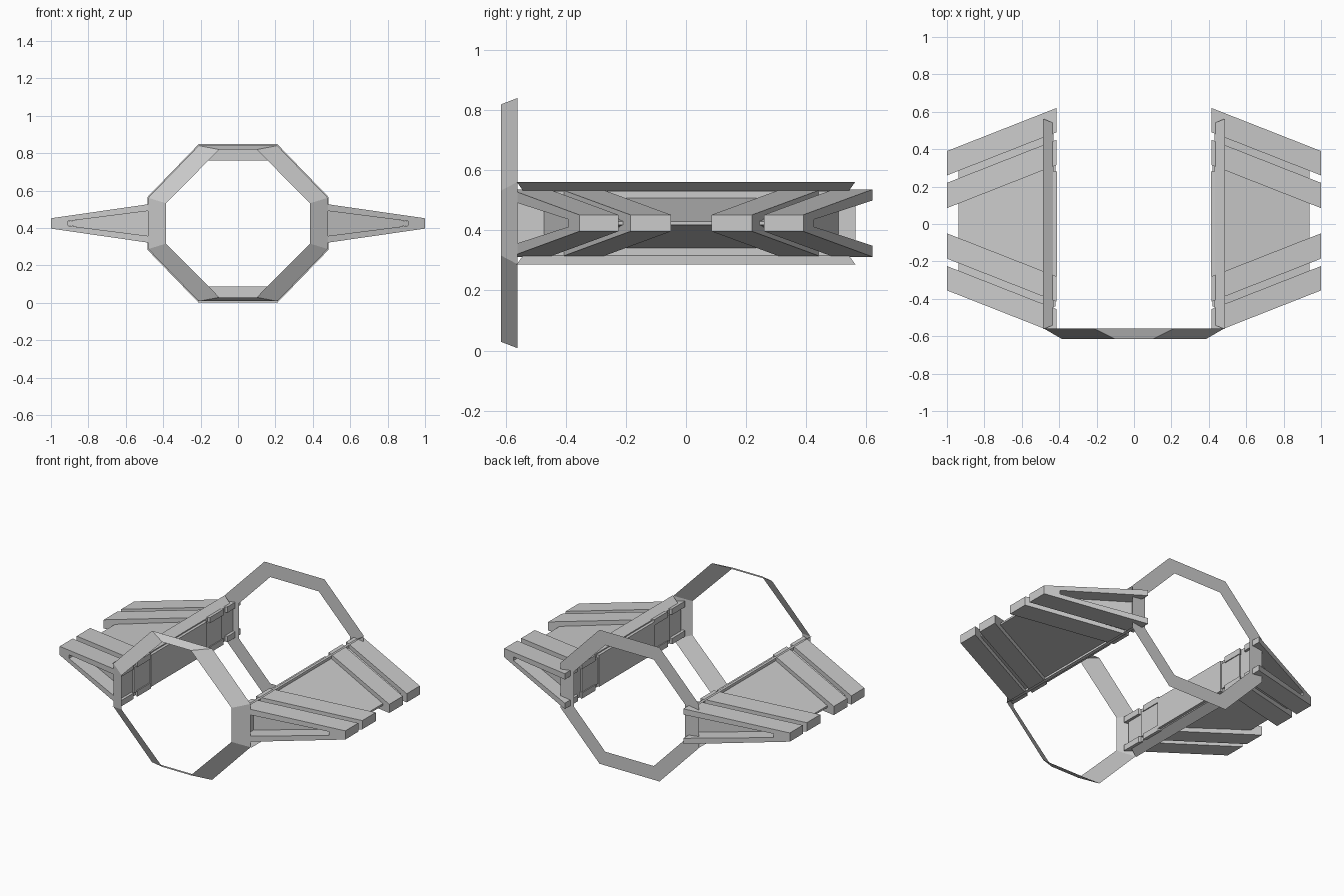
import bpy, bmesh

if "Cube" in bpy.data.objects:
    bpy.data.objects.remove(bpy.data.objects["Cube"])

CZ = 0.424      # height of the centre line
WY = 0.0175     # wing centre in y
SLOPE = 0.393   # sweep of the wing beams


def make(name, verts, faces, closed=True):
    me = bpy.data.meshes.new(name)
    me.from_pydata(verts, [], faces)
    ob = bpy.data.objects.new(name, me)
    bpy.context.collection.objects.link(ob)
    if closed:
        bm = bmesh.new()
        bm.from_mesh(me)
        bmesh.ops.recalc_face_normals(bm, faces=bm.faces)
        bm.to_mesh(me)
        bm.free()
    return ob


def octagon(a, b, c, d, y):
    """Corners (a, b) at the top and (c, d) at the side, mirrored four ways."""
    pts = [(a, b), (c, d), (c, -d), (a, -b), (-a, -b), (-c, -d), (-c, d), (-a, b)]
    return [(x, y, CZ + z) for x, z in pts]


def ring(name, outer, inner):
    faces = [(i, (i + 1) % 8, 8 + (i + 1) % 8, 8 + i) for i in range(8)]
    return make(name, outer + inner, faces, False)


def swept(name, profile, side, y_near, y_far):
    """Extrude an (x, z) profile in y; the end edges follow y_near(x), y_far(x)."""
    n = len(profile)
    verts = [(side * x, f(x), CZ + z) for f in (y_near, y_far) for x, z in profile]
    faces = [tuple(range(n)), tuple(range(2 * n - 1, n - 1, -1))]
    faces += [(i, (i + 1) % n, n + (i + 1) % n, n + i) for i in range(n)]
    return make(name, verts, faces)


def box(name, side, x0, x1, y, z):
    return swept(name, [(x0, -z), (x1, -z), (x1, z), (x0, z)], side,
                 lambda x: -y, lambda x: y)


# Front ring: tapered octagonal band
ring("front_ring", octagon(0.21, 0.416, 0.48, 0.137, -0.56),
     octagon(0.10, 0.395, 0.385, 0.108, -0.615))
# Back ring: flat octagonal frame
ring("back_ring", octagon(0.21, 0.424, 0.485, 0.14, 0.565),
     octagon(0.17, 0.337, 0.39, 0.11, 0.565))

beam = [(1.0, 0.0275), (0.415, 0.112), (0.415, 0.075), (0.91, 0.012),
        (0.91, -0.012), (0.415, -0.075), (0.415, -0.112), (1.0, -0.0275)]
panel = [(0.938, 0.006), (0.43, 0.085), (0.43, -0.085), (0.938, -0.006)]

for side, label in ((1, "right"), (-1, "left")):
    # Wing beams: hollow wedge bars, two each way from the middle
    for d, end in ((1, "back"), (-1, "front")):
        for t0, t1, part in ((0.0675, 0.2025, "inner"), (0.2425, 0.3725, "outer")):
            swept(f"{label}_{end}_{part}_beam", beam, side,
                  lambda x: WY + d * (t0 + SLOPE * (1 - x)),
                  lambda x: WY + d * (t1 + SLOPE * (1 - x)))
    # Recessed wedge panel between the beams
    swept(f"{label}_wing_panel", panel, side,
          lambda x: WY - 0.27 - SLOPE * (1 - x),
          lambda x: WY + 0.27 + SLOPE * (1 - x))
    # Root wall and its stepped inner plates
    box(f"{label}_root_wall", side, 0.43, 0.44, 0.563, 0.107)
    box(f"{label}_inner_plate", side, 0.42, 0.43, 0.44, 0.082)
    box(f"{label}_inner_centre_plate", side, 0.412, 0.43, 0.28, 0.1)
    # Flared flanges along the root wall
    for s, pos in ((1, "upper"), (-1, "lower")):
        make(f"{label}_{pos}_flange",
             [(side * x, y, CZ + s * z) for x, y, z in
              ((0.487, -0.563, 0.137), (0.487, 0.563, 0.137),
               (0.43, 0.54, 0.105), (0.43, -0.54, 0.105))],
             [(0, 1, 2, 3)], False)
